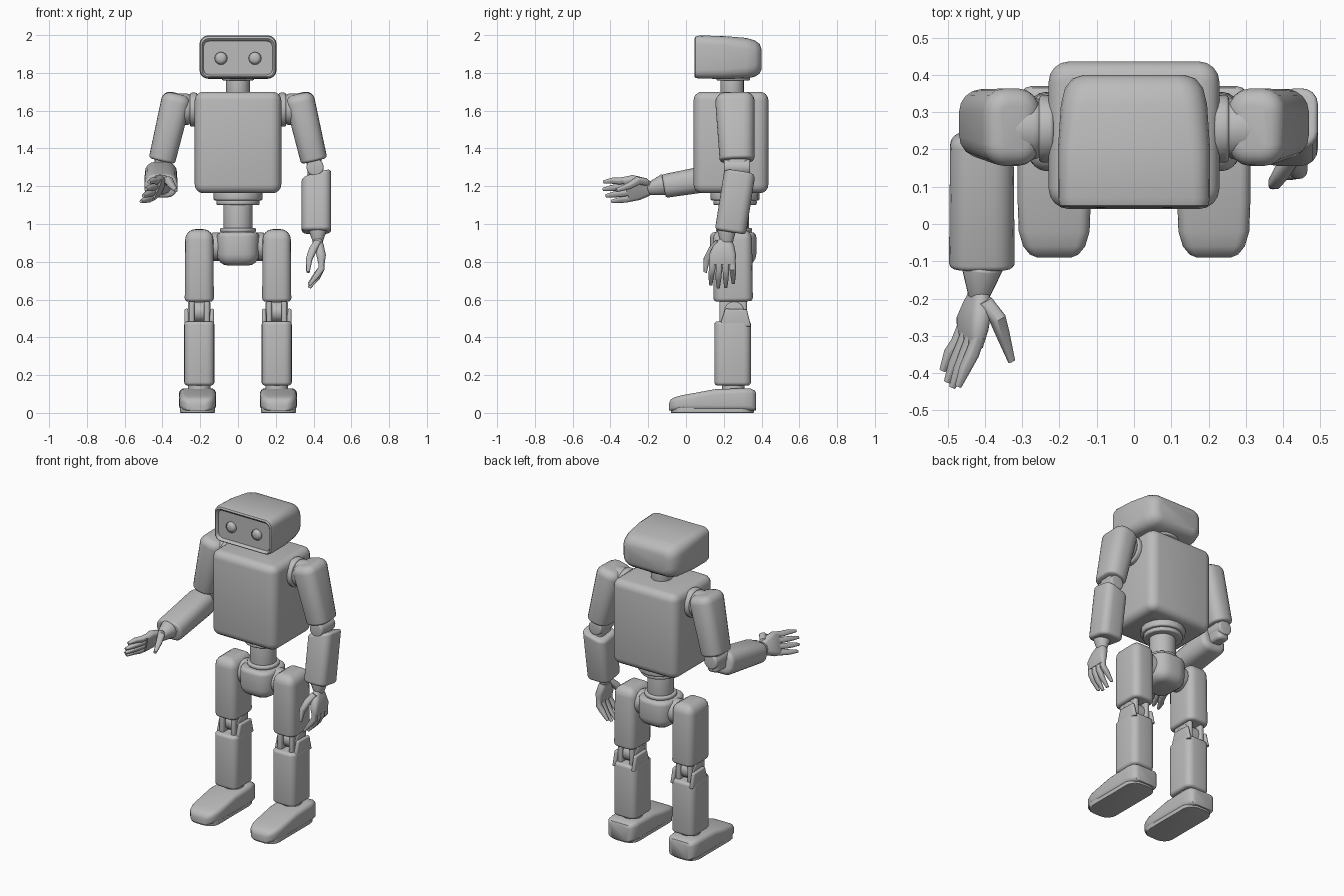
import bpy, bmesh, math
from mathutils import Vector, Matrix

cube = bpy.data.objects.get("Cube")
if cube:
    bpy.data.objects.remove(cube, do_unlink=True)

GREY = (0.5, 0.5, 0.5, 1)
grey = bpy.data.materials.new("plain_grey")
grey.use_nodes = True
grey.diffuse_color = GREY
grey.node_tree.nodes["Principled BSDF"].inputs["Base Color"].default_value = GREY

X, Y, Z = Vector((1, 0, 0)), Vector((0, 1, 0)), Vector((0, 0, 1))
ARC = 5  # points per rounded corner


def ring_shape(hw, hh, r):
    """Outline of a rounded rectangle."""
    r = max(min(r, hw, hh), 0.002)
    pts = []
    for q, (sx, sy) in enumerate([(1, 1), (-1, 1), (-1, -1), (1, -1)]):
        for k in range(ARC):
            a = (q + k / (ARC - 1)) * math.pi / 2
            pts.append((sx * (hw - r) + r * math.cos(a), sy * (hh - r) + r * math.sin(a)))
    return pts


def loft(name, sections, axis, side=X, matrix=None):
    """Skin rounded rectangles (centre, half width, half height, radius, slope)."""
    w = Vector(axis).normalized()
    u = (side - w * side.dot(w)).normalized()
    v = w.cross(u)
    bm = bmesh.new()
    rings = []
    for c, hw, hh, r, slope in sections:
        rings.append([bm.verts.new(Vector(c) + u * a + v * b + w * slope * a)
                      for a, b in ring_shape(hw, hh, r)])
    for lo, hi in zip(rings, rings[1:]):
        for i in range(len(lo)):
            j = (i + 1) % len(lo)
            bm.faces.new((lo[i], lo[j], hi[j], hi[i]))
    bm.faces.new(rings[0][::-1])
    bm.faces.new(rings[-1])
    if matrix:
        bm.transform(matrix)
    bmesh.ops.remove_doubles(bm, verts=bm.verts, dist=0.0001)
    bmesh.ops.recalc_face_normals(bm, faces=bm.faces)
    mesh = bpy.data.meshes.new(name)
    bm.to_mesh(mesh)
    bm.free()
    mesh.materials.append(grey)
    ob = bpy.data.objects.new(name, mesh)
    bpy.context.collection.objects.link(ob)
    bpy.ops.object.select_all(action="DESELECT")
    ob.select_set(True)
    bpy.context.view_layer.objects.active = ob
    bpy.ops.object.shade_smooth_by_angle(angle=math.radians(40))
    return ob


def pod(name, p0, p1, s0, s1=None, r=0.04, e0=0.02, e1=None, slopes=(0, 0), side=X, matrix=None):
    """Rounded box from p0 to p1 with softened end edges."""
    p0, p1, s1 = Vector(p0), Vector(p1), s1 or s0
    e1 = e0 if e1 is None else e1
    w = (p1 - p0).normalized()
    first, last = [], []
    for k in range(5):
        a = k / 4 * math.pi / 2
        for out, p, s, e, d, sl in ((first, p0, s0, e0, w, slopes[0]), (last, p1, s1, e1, -w, slopes[1])):
            inset = e * (1 - math.sin(a))
            out.append((p + d * e * (1 - math.cos(a)), s[0] - inset, s[1] - inset, r - inset, sl))
    return loft(name, first + last[::-1], w, side, matrix)


def disc(name, p0, p1, radius, edge=0.01, side=X):
    return pod(name, p0, p1, (radius, radius), r=radius, e0=edge, side=side)


# head with a recessed face
def head_ring(y, hw, z0, z1, r):
    return ((0, y, (z0 + z1) / 2), hw, (z1 - z0) / 2, r, 0)


loft("head", [head_ring(0.065, 0.182, 1.79, 1.968, 0.03),
              head_ring(0.052, 0.185, 1.787, 1.972, 0.03),
              head_ring(0.045, 0.191, 1.78, 1.982, 0.035),
              head_ring(0.05, 0.199, 1.774, 1.992, 0.04),
              head_ring(0.07, 0.204, 1.77, 1.998, 0.045),
              head_ring(0.2, 0.204, 1.768, 1.995, 0.05),
              head_ring(0.32, 0.196, 1.77, 1.985, 0.06),
              head_ring(0.365, 0.185, 1.78, 1.972, 0.06),
              head_ring(0.39, 0.165, 1.797, 1.953, 0.05),
              head_ring(0.4, 0.135, 1.82, 1.925, 0.03)], Y)
for s, tag in ((1, "left"), (-1, "right")):
    disc(tag + "_eye", (s * 0.09, 0.08, 1.877), (s * 0.09, 0.044, 1.877), 0.034, 0.025)

# neck, torso, waist and pelvis
disc("neck", (0, 0.245, 1.68), (0, 0.245, 1.79), 0.063)
pod("neck_collar", (0, 0.25, 1.76), (0, 0.25, 1.78), (0.085, 0.09), r=0.07, e0=0.008)
pod("torso", (0, 0.238, 1.163), (0, 0.238, 1.7), (0.229, 0.198), r=0.055, e0=0.045)
disc("waist_upper_plate", (0, 0.26, 1.125), (0, 0.26, 1.17), 0.13)
disc("waist_lower_plate", (0, 0.26, 1.1), (0, 0.26, 1.127), 0.115)
disc("waist_post", (0, 0.255, 0.93), (0, 0.255, 1.11), 0.078)
disc("waist_base_ring", (0, 0.255, 0.955), (0, 0.255, 0.98), 0.095)
pod("pelvis", (0, 0.25, 0.78), (0, 0.25, 0.957), (0.112, 0.122), r=0.08, e0=0.06, e1=0.025)
disc("hip_axle", (-0.14, 0.255, 0.88), (0.14, 0.255, 0.88), 0.075, side=Y)

# legs
for s, tag in ((1, "left"), (-1, "right")):
    x = s * 0.205
    pod(tag + "_thigh", (x, 0.25, 0.59), (x, 0.245, 0.972), (0.077, 0.104), (0.075, 0.104),
        r=0.045, e0=0.018, e1=0.055)
    disc(tag + "_knee_axle", (x - 0.06, 0.255, 0.535), (x + 0.06, 0.255, 0.535), 0.055, side=Y)
    for d in (-0.04, 0.04):
        pod(tag + "_knee_prong", (x + d, 0.25, 0.46), (x + d, 0.25, 0.61), (0.015, 0.072), r=0.012, e0=0.008)
    pod(tag + "_shin", (x, 0.247, 0.145), (x, 0.247, 0.485), (0.08, 0.097), r=0.04, e0=0.018)
    for d in (-0.067, 0.067):
        pod(tag + "_shin_cheek", (x + d, 0.262, 0.46), (x + d, 0.265, 0.55), (0.012, 0.082), (0.012, 0.06),
            r=0.012, e0=0.004, e1=0.01)
    disc(tag + "_ankle", (x, 0.25, 0.1), (x, 0.25, 0.16), 0.06)
    fx = s * 0.214
    foot = []
    for y, hw, top, r in ((-0.09, 0.045, 0.05, 0.01), (-0.082, 0.065, 0.07, 0.018), (-0.06, 0.083, 0.083, 0.025),
                          (-0.02, 0.095, 0.094, 0.028), (0.06, 0.098, 0.108, 0.028), (0.15, 0.098, 0.125, 0.028),
                          (0.3, 0.098, 0.13, 0.028), (0.345, 0.092, 0.128, 0.025), (0.365, 0.078, 0.118, 0.02),
                          (0.37, 0.06, 0.105, 0.015)):
        foot.append(((fx, y, top / 2 + 0.006), hw, top / 2 - 0.006, r, 0))
    loft(tag + "_foot", foot, Y)
    pod(tag + "_sole", (fx, 0.14, 0), (fx, 0.14, 0.03), (0.092, 0.22), r=0.065, e0=0.004)

# shoulders, upper arms and elbows
for s, tag in ((1, "left"), (-1, "right")):
    disc(tag + "_shoulder_ring", (s * 0.215, 0.255, 1.605), (s * 0.255, 0.255, 1.605), 0.09, side=Y)
    disc(tag + "_shoulder_joint", (s * 0.24, 0.255, 1.607), (s * 0.35, 0.258, 1.607), 0.083, 0.03, side=Y)
    pod(tag + "_upper_arm", (s * 0.319, 0.258, 1.69), (s * 0.403, 0.27, 1.335), (0.078, 0.104), (0.071, 0.092),
        r=0.06, e0=0.045, e1=0.015)
    disc(tag + "_elbow", (s * 0.408, 0.2, 1.3), (s * 0.408, 0.34, 1.3), 0.046)
    pod(tag + "_elbow_link", (s * 0.4, 0.27, 1.36), (s * 0.412, 0.27, 1.23), (0.04, 0.06), r=0.03)

# forearms: left hangs, right reaches forward
pod("left_forearm", (0.415, 0.235, 0.957), (0.415, 0.283, 1.262), (0.078, 0.083), r=0.045,
    e0=0.018, slopes=(0, 0.3))
pod("right_forearm", (-0.408, 0.24, 1.262), (-0.408, -0.118, 1.2), (0.085, 0.073), (0.088, 0.063), r=0.055,
    e0=0.03, e1=0.015)


# hands: modelled hanging, palm facing inward, thumb forward
def hand(tag, s, matrix, bends, thumb):
    def digit(name, pts, widths):
        secs = [(p, w, w, w * 0.7, 0) for p, w in zip(pts, widths)]
        loft(name, secs, Vector(pts[-1]) - Vector(pts[0]), X, matrix)

    pod(tag + "_wrist", (0, 0, 0.05), (0, 0, -0.05), (0.055, 0.055), (0.028, 0.035), r=0.05,
        e0=0.01, e1=0.015, matrix=matrix)
    loft(tag + "_palm", [((0, -0.005, -0.02), 0.02, 0.03, 0.02, 0),
                         ((s * 0.006, -0.015, -0.06), 0.027, 0.055, 0.025, 0),
                         ((s * 0.018, -0.022, -0.11), 0.025, 0.072, 0.022, 0),
                         ((s * 0.02, -0.022, -0.16), 0.016, 0.068, 0.015, 0)], -Z, X, matrix)
    for i in range(4):
        y = 0.032 - i * 0.036
        drop = (0.02, 0, -0.003, 0.012)[i]
        pts = [(s * 0.019, y, -0.13), (s * bends[0], y, -0.18),
               (s * bends[1], y * 1.08, -0.23 + drop), (s * bends[2], y * 1.1, -0.28 + drop)]
        digit(tag + "_finger", pts, (0.016, 0.017, 0.015, 0.008))
    digit(tag + "_thumb", [(0, -0.04, -0.04), (-s * thumb[0] * 0.55, -0.075, -0.08),
                           (-s * thumb[0], thumb[1], -0.13), (-s * thumb[2], thumb[1] * 1.08, -0.2)],
          (0.02, 0.021, 0.017, 0.009))


hand("left", 1, Matrix.Translation((0.422, 0.215, 0.945)), (0.02, -0.005, -0.045), (0.045, -0.105, 0.052))
reach = Matrix.Rotation(math.radians(22), 4, "Y") @ Matrix.Rotation(math.radians(-73), 4, "X")
hand("right", -1, Matrix.Translation((-0.412, -0.155, 1.197)) @ reach,
     (0.032, 0.05, 0.065), (0.055, -0.07, 0.085))
